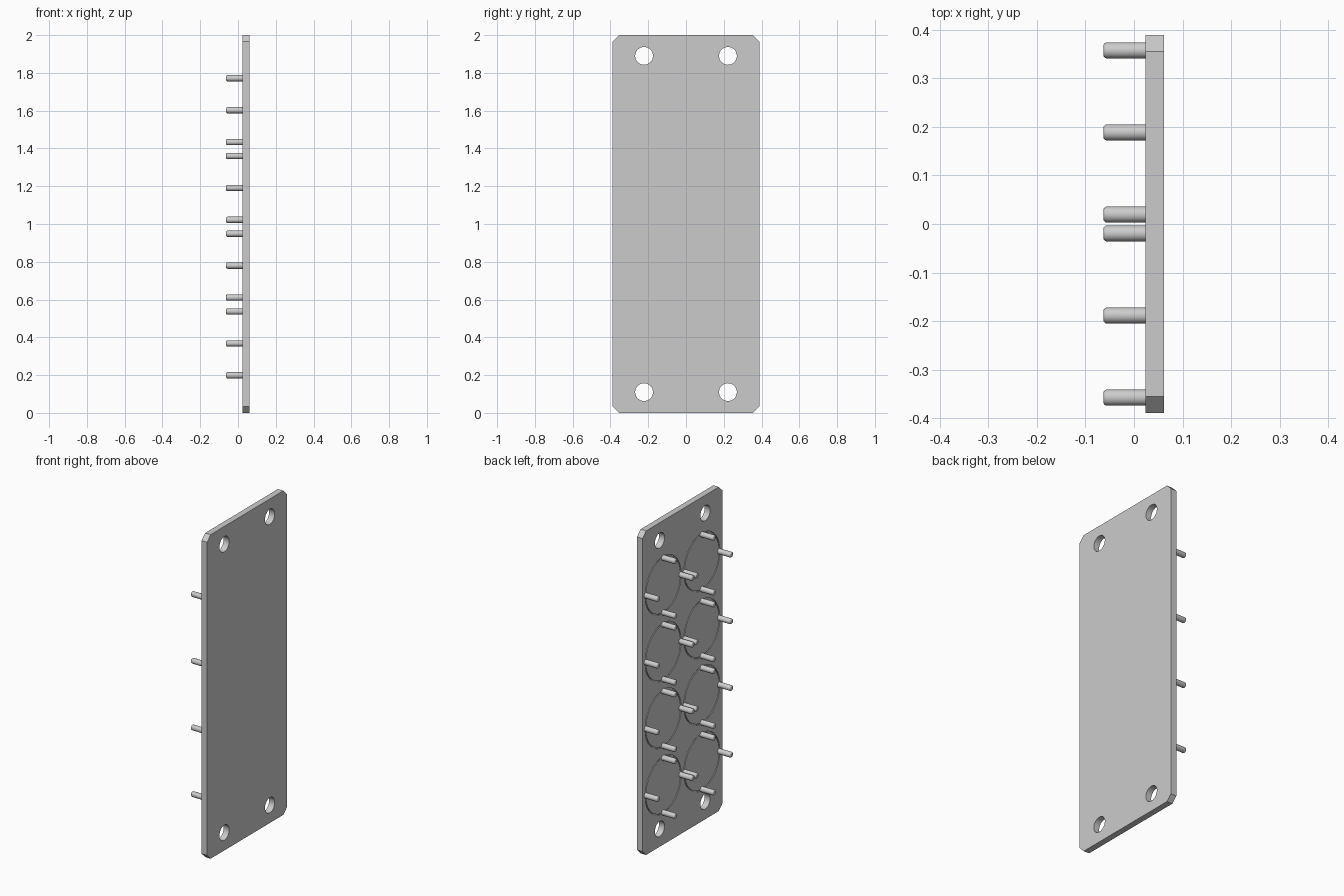
import bpy, bmesh, math
from mathutils import Matrix, Vector

cube = bpy.data.objects.get("Cube")
if cube:
    bpy.data.objects.remove(cube, do_unlink=True)

grey = bpy.data.materials.new("plain grey")
grey.use_nodes = True
COLOR = (0.6, 0.6, 0.6, 1)
grey.diffuse_color = COLOR
grey.node_tree.nodes["Principled BSDF"].inputs["Base Color"].default_value = COLOR

BACK, FACE, PEG_TIP = 0.024, 0.062, -0.063      # x positions
HALF_W, HEIGHT, CHAMFER = 0.389, 2.0, 0.034
RING_R, PEG_R = 0.169, 0.0165
centres = [(y, 0.368 + 0.4115 * i) for i in range(4) for y in (-0.1885, 0.1885)]
ALONG_X = Matrix.Rotation(math.pi / 2, 4, 'Y')


def make_object(name, bm):
    bmesh.ops.recalc_face_normals(bm, faces=bm.faces)
    mesh = bpy.data.meshes.new(name)
    bm.to_mesh(mesh)
    bm.free()
    mesh.materials.append(grey)
    obj = bpy.data.objects.new(name, mesh)
    bpy.context.collection.objects.link(obj)
    return obj


def add_cylinder(bm, x0, x1, y, z, radius, sides):
    place = Matrix.Translation(((x0 + x1) / 2, y, z)) @ ALONG_X
    return bmesh.ops.create_cone(bm, cap_ends=True, segments=sides, radius1=radius,
                                 radius2=radius, depth=abs(x1 - x0), matrix=place)["verts"]


def add_ring(bm, x0, x1, y, z, inner, outer, sides):
    # square-section ring around the x axis
    section = [(x0, inner), (x0, outer), (x1, outer), (x1, inner)]
    loops = []
    for i in range(sides):
        a = math.tau * i / sides
        loops.append([bm.verts.new((x, y + r * math.cos(a), z + r * math.sin(a)))
                      for x, r in section])
    for i in range(sides):
        p, q = loops[i], loops[(i + 1) % sides]
        for k in range(4):
            m = (k + 1) % 4
            bm.faces.new((p[k], p[m], q[m], q[k]))


# Plate with clipped corners
bm = bmesh.new()
w, h, c = HALF_W, HEIGHT, CHAMFER
outline = [(-w + c, 0), (w - c, 0), (w, c), (w, h - c),
           (w - c, h), (-w + c, h), (-w, h - c), (-w, c)]
base = bm.faces.new([bm.verts.new((BACK, y, z)) for y, z in outline])
side = bmesh.ops.extrude_face_region(bm, geom=[base], use_keep_orig=True)
bmesh.ops.translate(bm, vec=Vector((FACE - BACK, 0, 0)),
                    verts=[v for v in side["geom"] if isinstance(v, bmesh.types.BMVert)])
plate = make_object("plate", bm)

# Cutter: four mounting holes and the shallow circular grooves
bm = bmesh.new()
for y in (-0.222, 0.222):
    for z in (0.11, 1.89):
        add_cylinder(bm, BACK - 0.02, FACE + 0.02, y, z, 0.047, 48)
for y, z in centres:
    add_ring(bm, BACK - 0.01, BACK + 0.005, y, z, RING_R, RING_R + 0.007, 64)
cutter = make_object("plate_cutter", bm)
cutter.hide_render = True
cut = plate.modifiers.new("holes_and_grooves", 'BOOLEAN')
cut.operation, cut.solver, cut.object = 'DIFFERENCE', 'EXACT', cutter
bpy.context.view_layer.objects.active = plate
plate.select_set(True)
bpy.ops.object.modifier_apply(modifier=cut.name)
bpy.data.objects.remove(cutter, do_unlink=True)

# Four pegs with rounded tips on every ring
bm = bmesh.new()
for y, z in centres:
    for k in range(4):
        a = k * math.pi / 2
        verts = add_cylinder(bm, PEG_TIP, BACK + 0.01, y + RING_R * math.cos(a),
                             z + RING_R * math.sin(a), PEG_R, 24)
        tip = {v for v in verts if v.co.x < 0}
        rim = [e for e in bm.edges if e.verts[0] in tip and e.verts[1] in tip]
        bmesh.ops.bevel(bm, geom=rim, offset=0.007, segments=3, profile=0.5,
                        affect='EDGES')
pegs = make_object("pegs", bm)

for obj in (plate, pegs):
    bpy.ops.object.select_all(action='DESELECT')
    obj.select_set(True)
    bpy.context.view_layer.objects.active = obj
    bpy.ops.object.shade_smooth_by_angle(angle=math.radians(35))
